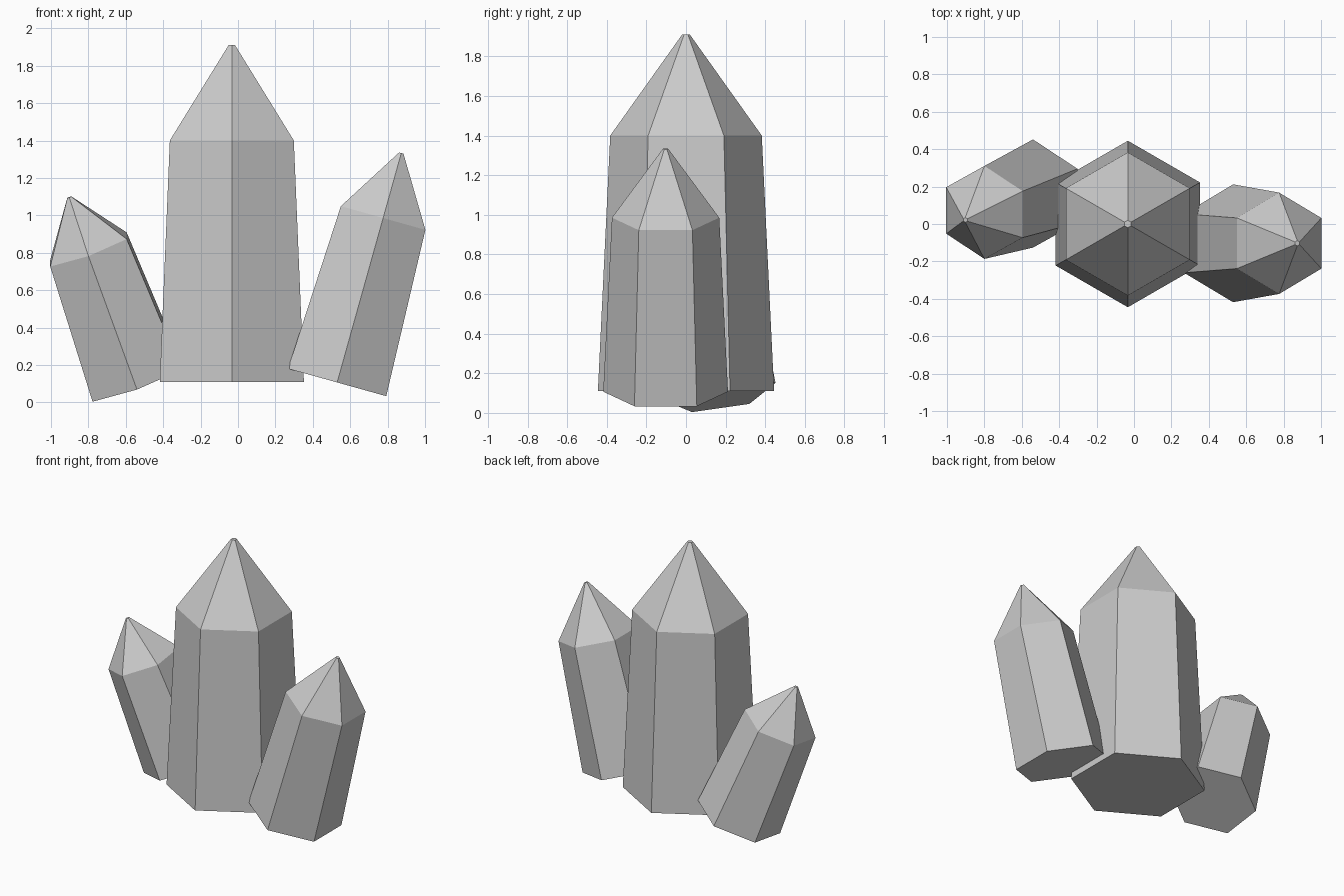
import bpy, bmesh, math
from mathutils import Vector

cube = bpy.data.objects.get("Cube")
if cube:
    bpy.data.objects.remove(cube, do_unlink=True)

grey = bpy.data.materials.new("crystal_grey")
grey.use_nodes = True
grey.diffuse_color = (0.6, 0.6, 0.6, 1)
grey.node_tree.nodes["Principled BSDF"].inputs["Base Color"].default_value = (0.6, 0.6, 0.6, 1)

SIDES = 6
# Rings of the crystal: (fraction of length, fraction of base radius)
PROFILE = [(0, 1), (0.717, 0.86), (1, 0.045)]


def crystal(name, base, tip, radius):
    """Hexagonal prism, slightly tapered, with a pointed end, from base to tip."""
    base, tip = Vector(base), Vector(tip)
    axis = (tip - base).normalized()
    # Corners point along y, kept square to the tilted axis
    v = Vector((0, axis.z, -axis.y)).normalized()
    u = v.cross(axis)

    bm = bmesh.new()
    rings = []
    for along, width in PROFILE:
        ring = []
        for i in range(SIDES):
            a = math.tau * i / SIDES
            offset = (v * math.cos(a) + u * math.sin(a)) * radius * width
            ring.append(bm.verts.new(base.lerp(tip, along) + offset))
        rings.append(ring)

    # Side and point facets
    for low, high in zip(rings, rings[1:]):
        for i in range(SIDES):
            j = (i + 1) % SIDES
            bm.faces.new((low[i], low[j], high[j], high[i]))
    # Flat base and tiny flat tip
    bm.faces.new(rings[0])
    bm.faces.new(rings[-1])
    bmesh.ops.recalc_face_normals(bm, faces=bm.faces)

    mesh = bpy.data.meshes.new(name)
    bm.to_mesh(mesh)
    bm.free()
    mesh.materials.append(grey)
    obj = bpy.data.objects.new(name, mesh)
    bpy.context.collection.objects.link(obj)
    return obj


crystal("center_crystal", (-0.033, 0, 0.11), (-0.033, 0, 1.91), 0.445)
crystal("left_crystal", (0.53, -0.103, 0.107), (0.873, -0.103, 1.333), 0.315)
crystal("right_crystal", (-0.54, 0.163, 0.11), (-0.902, 0.022, 1.097), 0.292)
